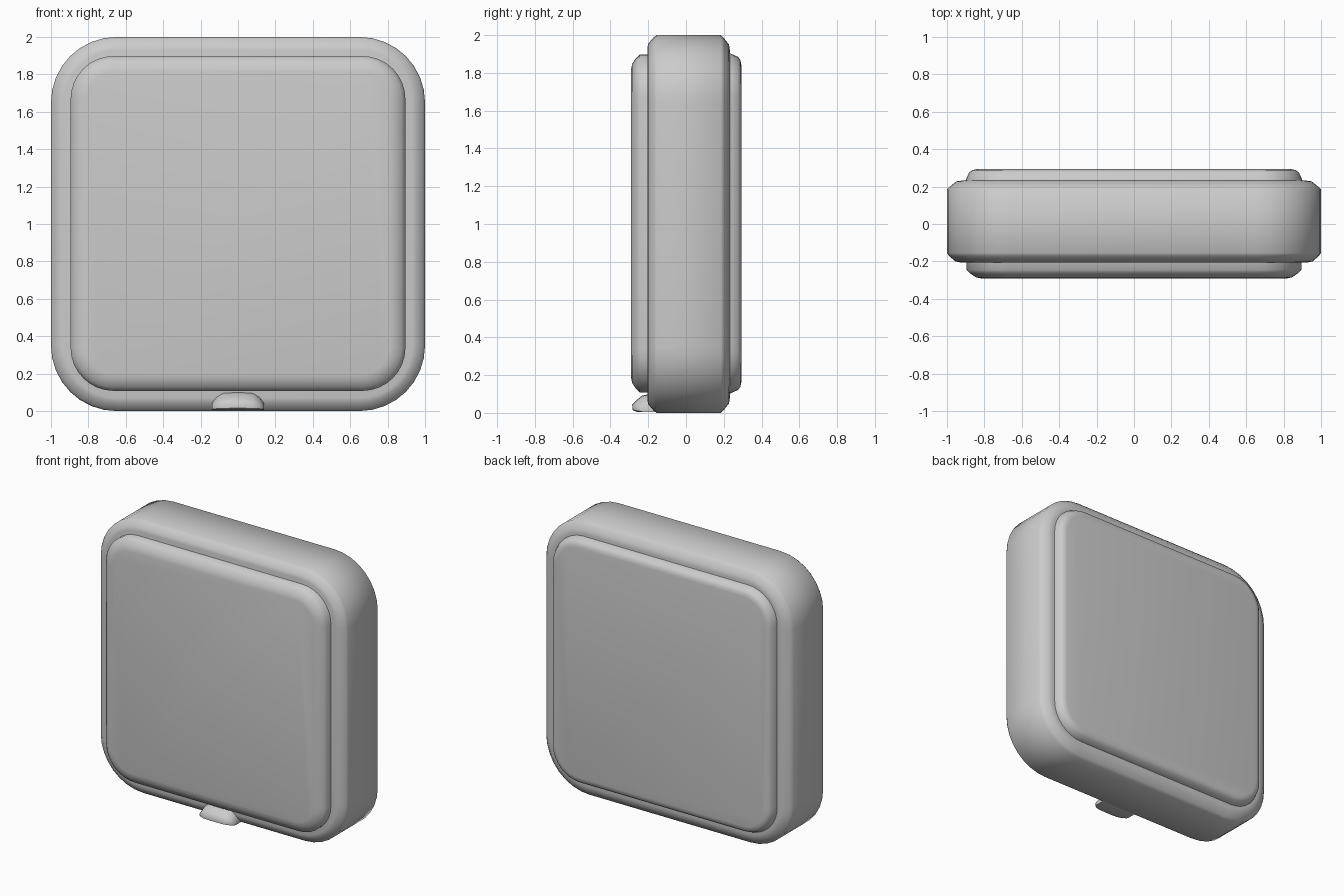
import bpy, bmesh, math

if "Cube" in bpy.data.objects:
    bpy.data.objects.remove(bpy.data.objects["Cube"])


def loft(name, rings):
    """Skin a list of equal-length point rings and cap both ends."""
    bm = bmesh.new()
    loops = [[bm.verts.new(p) for p in ring] for ring in rings]
    for a, b in zip(loops, loops[1:]):
        n = len(a)
        for i in range(n):
            bm.faces.new((a[i], a[(i + 1) % n], b[(i + 1) % n], b[i]))
    bm.faces.new(loops[0])
    bm.faces.new(loops[-1])
    bmesh.ops.recalc_face_normals(bm, faces=bm.faces)
    mesh = bpy.data.meshes.new(name)
    bm.to_mesh(mesh)
    bm.free()
    obj = bpy.data.objects.new(name, mesh)
    bpy.context.collection.objects.link(obj)
    bpy.ops.object.select_all(action='DESELECT')
    obj.select_set(True)
    bpy.context.view_layer.objects.active = obj
    bpy.ops.object.shade_smooth_by_angle(angle=math.radians(50))
    return obj


def rounded_square(y, half, radius, cz=1.0, steps=8):
    """Rounded square outline in the xz plane at depth y."""
    points = []
    for q, (sx, sz) in enumerate([(1, 1), (-1, 1), (-1, -1), (1, -1)]):
        for i in range(steps + 1):
            a = math.radians(90 * (q + i / steps))
            points.append((sx * (half - radius) + radius * math.cos(a), y,
                           cz + sz * (half - radius) + radius * math.sin(a)))
    return points


# Main body with softened front and back rims
loft("body", [rounded_square(*r) for r in [
    (-0.205, 0.93, 0.28), (-0.20, 0.955, 0.31), (-0.17, 0.99, 0.34),
    (-0.155, 1.0, 0.35), (0.185, 1.0, 0.35), (0.20, 0.985, 0.335),
    (0.228, 0.95, 0.30), (0.232, 0.92, 0.27)]])

# Raised front panel
loft("front_panel", [rounded_square(*r, cz=1.003) for r in [
    (-0.15, 0.895, 0.23), (-0.245, 0.895, 0.23), (-0.265, 0.875, 0.21),
    (-0.285, 0.845, 0.18), (-0.292, 0.81, 0.15)]])

# Raised back panel
loft("back_panel", [rounded_square(*r, cz=1.003) for r in [
    (0.15, 0.905, 0.24), (0.235, 0.90, 0.235), (0.275, 0.882, 0.215),
    (0.288, 0.865, 0.20), (0.293, 0.84, 0.18)]])

# Small latch at the bottom of the front
profile = [(-0.15, 0.005), (-0.26, 0.005), (-0.283, 0.015), (-0.285, 0.045),
           (-0.265, 0.065), (-0.235, 0.09), (-0.205, 0.098), (-0.15, 0.098)]
sections = [(-0.14, 0.40), (-0.115, 0.75), (-0.08, 0.97), (-0.03, 1.0),
            (0.03, 1.0), (0.08, 0.97), (0.115, 0.75), (0.14, 0.40)]
loft("latch", [[(x, -0.15 + (y + 0.15) * (0.5 + 0.5 * s), 0.005 + (z - 0.005) * s)
                for y, z in profile] for x, s in sections])
